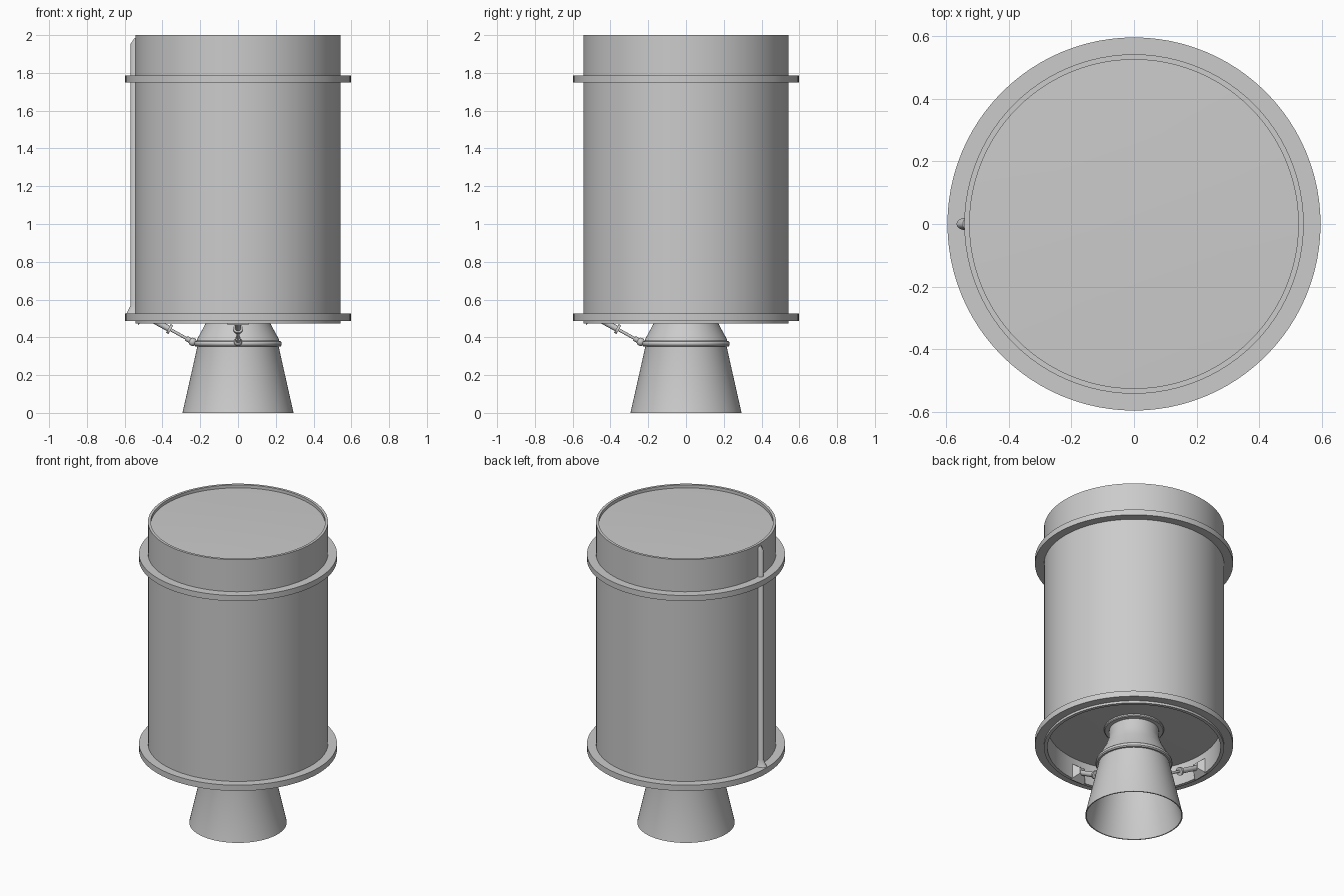
import bpy, bmesh, math
from mathutils import Vector, Matrix

if "Cube" in bpy.data.objects:
    bpy.data.objects.remove(bpy.data.objects["Cube"])


def finish(name, bm):
    bmesh.ops.recalc_face_normals(bm, faces=bm.faces)
    me = bpy.data.meshes.new(name)
    bm.to_mesh(me)
    bm.free()
    ob = bpy.data.objects.new(name, me)
    bpy.context.collection.objects.link(ob)
    bpy.ops.object.select_all(action='DESELECT')
    bpy.context.view_layer.objects.active = ob
    ob.select_set(True)
    bpy.ops.object.shade_smooth_by_angle(angle=math.radians(30))
    return ob


def lathe(name, profile, closed=True, steps=96):
    """Spin (radius, z) points around the z axis."""
    bm = bmesh.new()
    vs = [bm.verts.new((r, 0, z)) for r, z in profile]
    pairs = list(zip(vs, vs[1:]))
    if closed:
        pairs.append((vs[-1], vs[0]))
    es = [bm.edges.new(p) for p in pairs]
    bmesh.ops.spin(bm, geom=vs + es, cent=(0, 0, 0), axis=(0, 0, 1),
                   angle=math.tau, steps=steps, use_duplicate=False)
    bmesh.ops.remove_doubles(bm, verts=bm.verts, dist=1e-5)
    return finish(name, bm)


def place(ob, turn):
    ob.matrix_world = Matrix.Rotation(turn, 4, 'Z')
    return ob


def rod(name, a, b, radius, turn):
    a, b = Vector(a), Vector(b)
    d = b - a
    m = Matrix.Translation((a + b) / 2) @ d.to_track_quat('Z', 'Y').to_matrix().to_4x4()
    bm = bmesh.new()
    bmesh.ops.create_cone(bm, cap_ends=True, segments=20, radius1=radius,
                          radius2=radius, depth=d.length, matrix=m)
    return place(finish(name, bm), turn)


def ball(name, p, radius, turn):
    bm = bmesh.new()
    bmesh.ops.create_uvsphere(bm, u_segments=20, v_segments=12, radius=radius,
                              matrix=Matrix.Translation(p))
    return place(finish(name, bm), turn)


# Tank shell with recessed top cap and bottom bulkhead
lathe("tank_body", [(0, 1.99), (0.3, 1.987), (0.526, 1.98), (0.526, 2.0), (0.543, 2.0),
                    (0.543, 0.472), (0.522, 0.472), (0.522, 0.615), (0.3, 0.607),
                    (0, 0.6)], closed=False)

# Mounting flanges
for name, z0, z1 in (("lower_flange", 0.487, 0.525), ("upper_flange", 1.75, 1.787)):
    lathe(name, [(0.535, z0), (0.597, z0), (0.597, z1), (0.535, z1)])

# Hollow engine nozzle, its stiffening band and the collar at the bulkhead
lathe("nozzle", [(0.294, 0), (0.215, 0.352), (0.218, 0.387), (0.172, 0.472), (0.152, 0.53),
                 (0.148, 0.62), (0.138, 0.62), (0.142, 0.53), (0.162, 0.472),
                 (0.206, 0.38), (0.206, 0.352), (0.287, 0)])
lathe("nozzle_band", [(0.21, 0.352), (0.226, 0.352), (0.231, 0.359), (0.231, 0.371),
                      (0.226, 0.379), (0.21, 0.381)])
lathe("nozzle_collar", [(0.14, 0.59), (0.175, 0.59), (0.18, 0.595), (0.18, 0.612), (0.14, 0.612)])
lathe("nozzle_plug", [(0, 0.59), (0.145, 0.59)], closed=False)

# Cable duct on the left side, with a flared foot and a tapered tip
bm = bmesh.new()
N = 10
rows = []
for z, out, half in ((0.52, 0.595, 0.032), (0.535, 0.586, 0.026), (0.57, 0.568, 0.02),
                     (1.955, 0.568, 0.02), (1.985, 0.548, 0.016)):
    rows.append([bm.verts.new((-0.537 - (out - 0.537) * math.sin(math.pi * i / N),
                               half * math.cos(math.pi * i / N), z)) for i in range(N + 1)])
for lo, hi in zip(rows, rows[1:]):
    for i in range(N):
        bm.faces.new((lo[i], lo[i + 1], hi[i + 1], hi[i]))
    bm.faces.new((lo[N], lo[0], hi[0], hi[N]))
bm.faces.new(rows[0])
bm.faces.new(rows[-1])
finish("cable_duct", bm)

# Two steering actuators, from the nozzle band to the inner wall
joint = Vector((0.24, 0, 0.376))
anchor = Vector((0.497, 0, 0.518))


def along(t):
    return joint.lerp(anchor, t)


for side, turn in (("left", math.pi), ("front", -math.pi / 2)):
    ball(side + "_actuator_joint", joint, 0.022, turn)
    rod(side + "_actuator_lug", (0.215, 0, 0.366), joint, 0.012, turn)
    rod(side + "_actuator_end", along(0), along(0.13), 0.014, turn)
    rod(side + "_actuator_rod", along(0.05), along(0.5), 0.008, turn)
    rod(side + "_actuator_collar", along(0.45), along(0.5), 0.026, turn)
    rod(side + "_actuator_cylinder", along(0.48), along(0.97), 0.016, turn)
    ball(side + "_actuator_pivot", anchor, 0.02, turn)
    # tapered wall bracket
    bm = bmesh.new()
    bmesh.ops.create_cone(bm, cap_ends=True, segments=4, radius1=0.08, radius2=0.03, depth=0.045,
                          matrix=Matrix.Translation((0.506, 0, 0.522))
                          @ Matrix.Rotation(-math.pi / 2, 4, 'Y')
                          @ Matrix.Rotation(math.pi / 4, 4, 'Z'))
    place(finish(side + "_actuator_bracket", bm), turn)
